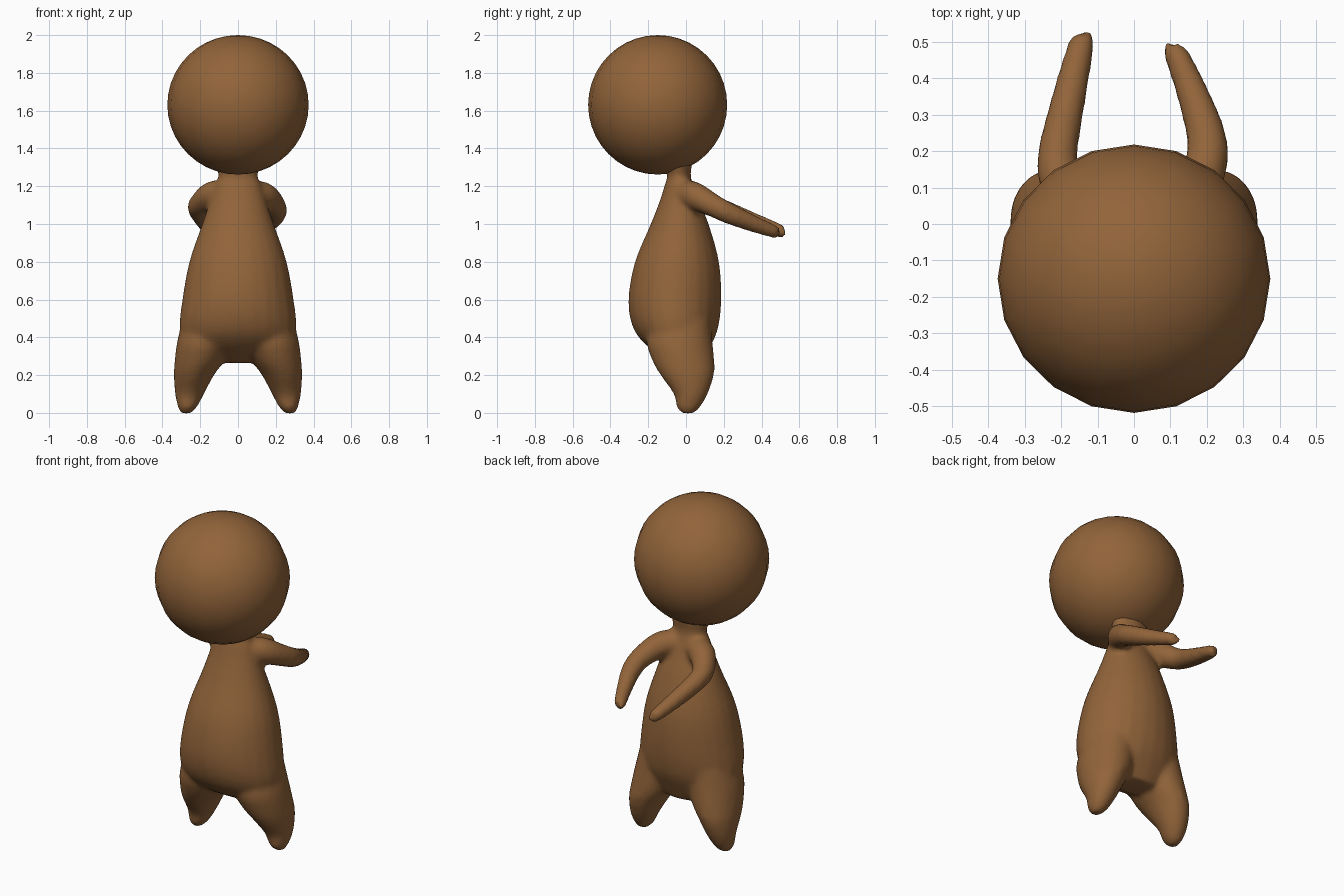
import bpy, bmesh, math
from mathutils import Vector

if "Cube" in bpy.data.objects:
    bpy.data.objects.remove(bpy.data.objects["Cube"])

brown = bpy.data.materials.new("brown")
brown.diffuse_color = (0.285, 0.127, 0.042, 1)
brown.use_nodes = True
brown.node_tree.nodes["Principled BSDF"].inputs["Base Color"].default_value = brown.diffuse_color


def spline(rows, steps=4):
    """Catmull-Rom interpolation through rows of numbers."""
    pts = [Vector(r) for r in rows]
    pts = [pts[0]] + pts + [pts[-1]]
    out = []
    for a, b, c, d in zip(pts, pts[1:], pts[2:], pts[3:]):
        for k in range(steps):
            t = k / steps
            out.append(0.5 * (2 * b + (c - a) * t + (2 * a - 5 * b + 4 * c - d) * t * t
                              + (3 * b - a - 3 * c + d) * t ** 3))
    return out + [pts[-1]]


def loft(bm, rings):
    """Closed skin over a list of rings of points."""
    vs = [[bm.verts.new(p) for p in r] for r in rings]
    n = len(vs[0])
    faces = [bm.faces.new((lo[i], lo[(i + 1) % n], hi[(i + 1) % n], hi[i]))
             for lo, hi in zip(vs, vs[1:]) for i in range(n)]
    faces += [bm.faces.new(vs[0][::-1]), bm.faces.new(vs[-1])]
    bmesh.ops.recalc_face_normals(bm, faces=faces)


def circle(n=24):
    return [(math.cos(2 * math.pi * i / n), math.sin(2 * math.pi * i / n)) for i in range(n)]


def stack(bm, rows, side=1):
    """Rows: z, x min, x max, y min, y max of level ellipses."""
    loft(bm, [[(side * ((x0 + x1) / 2 + c * (x1 - x0) / 2), (y0 + y1) / 2 + s * (y1 - y0) / 2, z)
               for c, s in circle()] for z, x0, x1, y0, y1 in
              [[r[i] for i in range(5)] for r in rows]])


def tube(bm, rows):
    """Rows: x, y, z, radius along a limb."""
    pts = [Vector((r[0], r[1], r[2])) for r in rows]
    rings = []
    for i, p in enumerate(pts):
        t = (pts[min(i + 1, len(pts) - 1)] - pts[max(i - 1, 0)]).normalized()
        u = t.cross(Vector((0, 0, 1))).normalized()
        w = u.cross(t)
        rings.append([p + rows[i][3] * (u * c + w * s) for c, s in circle(16)])
    loft(bm, rings)


bm = bmesh.new()

# Torso, from the crotch up to the neck
torso = [(0.265, 0.14, -0.06, 0.09), (0.35, 0.28, -0.20, 0.13), (0.45, 0.31, -0.28, 0.17),
         (0.60, 0.295, -0.305, 0.187), (0.80, 0.258, -0.27, 0.175), (1.0, 0.19, -0.187, 0.12),
         (1.12, 0.15, -0.14, 0.07), (1.2, 0.125, -0.115, 0.04), (1.26, 0.105, -0.10, 0.025),
         (1.33, 0.13, -0.13, 0.035)]
stack(bm, spline([(z, -w, w, a, b) for z, w, a, b in torso]))

# Legs tapering into small feet
leg = [(-0.003, 0.25, 0.30, -0.02, 0.04), (0.03, 0.218, 0.318, -0.05, 0.075),
       (0.10, 0.18, 0.333, -0.065, 0.115), (0.20, 0.127, 0.34, -0.135, 0.148),
       (0.28, 0.07, 0.335, -0.18, 0.15), (0.38, 0.03, 0.322, -0.21, 0.14),
       (0.50, 0.02, 0.29, -0.19, 0.13)]
for side in (-1, 1):
    stack(bm, spline(leg), side)

# Arms, bent at the elbow and reaching out
arms = [
    [(0.03, -0.03, 1.16, 0.07), (0.13, 0.04, 1.15, 0.075), (0.19, 0.14, 1.10, 0.062),
     (0.20, 0.23, 1.055, 0.056), (0.16, 0.36, 1.0, 0.045), (0.112, 0.475, 0.957, 0.034),
     (0.108, 0.492, 0.952, 0.022)],
    [(-0.03, -0.03, 1.16, 0.07), (-0.13, 0.03, 1.155, 0.075), (-0.195, 0.11, 1.11, 0.062),
     (-0.21, 0.185, 1.08, 0.056), (-0.18, 0.34, 1.02, 0.048), (-0.143, 0.5, 0.963, 0.036),
     (-0.14, 0.524, 0.957, 0.024)],
]
for arm in arms:
    tube(bm, spline(arm))

mesh = bpy.data.meshes.new("body")
bm.to_mesh(mesh)
bm.free()
mesh.materials.append(brown)
body = bpy.data.objects.new("body", mesh)
bpy.context.collection.objects.link(body)

# Melt the body parts into one soft skin
rem = body.modifiers.new("blend", "REMESH")
rem.mode = "VOXEL"
rem.voxel_size = 0.015
rem.use_smooth_shade = True
sm = body.modifiers.new("soften", "SMOOTH")
sm.factor = 0.5
sm.iterations = 7

# Large round head
bpy.ops.mesh.primitive_uv_sphere_add(segments=20, ring_count=20, radius=1, location=(0, -0.15, 1.631))
head = bpy.context.object
head.name = "head"
head.scale = (0.374, 0.368, 0.369)
head.data.materials.append(brown)
bpy.ops.object.shade_smooth()
